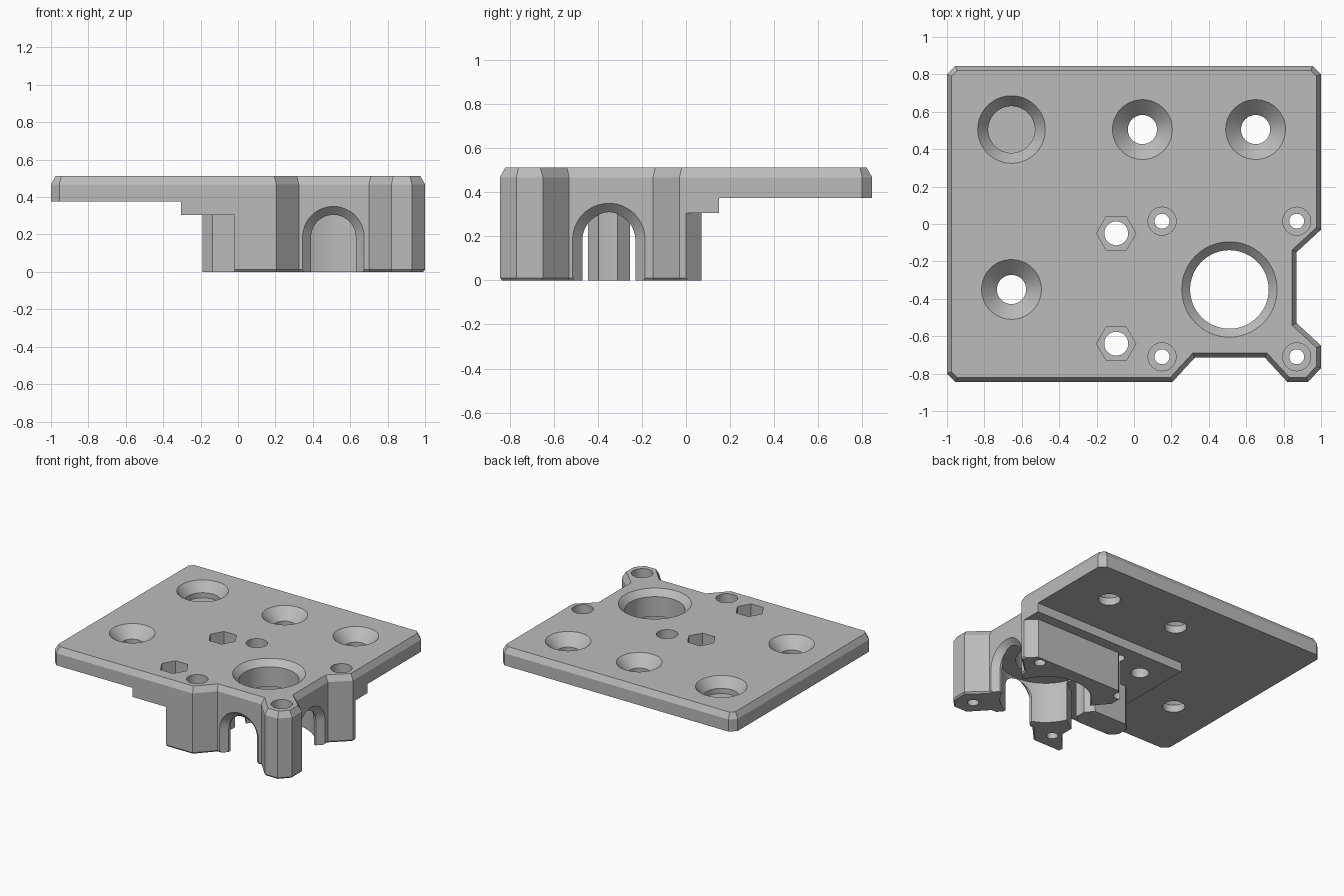
import bpy, bmesh, math
from mathutils import Vector

if "Cube" in bpy.data.objects:
    bpy.data.objects.remove(bpy.data.objects["Cube"], do_unlink=True)

grey = bpy.data.materials.new("plain_grey")
grey.use_nodes = True
colour = (0.5, 0.5, 0.5, 1)
grey.diffuse_color = colour
grey.node_tree.nodes["Principled BSDF"].inputs["Base Color"].default_value = colour


def loft(name, rings):
    """Closed solid through rings of equal point count."""
    bm = bmesh.new()
    loops = [[bm.verts.new(p) for p in ring] for ring in rings]
    n = len(loops[0])
    for a, b in zip(loops, loops[1:]):
        for i in range(n):
            j = (i + 1) % n
            bm.faces.new((a[i], a[j], b[j], b[i]))
    bm.faces.new(loops[0][::-1])
    bm.faces.new(loops[-1])
    bmesh.ops.recalc_face_normals(bm, faces=bm.faces)
    mesh = bpy.data.meshes.new(name)
    bm.to_mesh(mesh)
    bm.free()
    mesh.materials.append(grey)
    ob = bpy.data.objects.new(name, mesh)
    bpy.context.collection.objects.link(ob)
    return ob


def inset(points, d):
    """Mitred inward offset of a counter-clockwise outline."""
    result = []
    for i, p in enumerate(points):
        p, a, b = Vector(p), Vector(points[i - 1]), Vector(points[(i + 1) % len(points)])
        u, v = (p - a).normalized(), (b - p).normalized()
        n1, n2 = Vector((-u.y, u.x)), Vector((-v.y, v.x))
        result.append(p + (n1 + n2) * d / (1 + n1.dot(n2)))
    return result


def level(points, z):
    return [(p[0], p[1], z) for p in points]


def prism(name, points, z0, z1):
    return loft(name, [level(points, z0), level(points, z1)])


def hole(name, x, y, profile, sides=48):
    """Turned cutter from (radius, height) pairs."""
    ring = [(math.cos(t), math.sin(t)) for t in (math.tau * i / sides for i in range(sides))]
    return loft(name, [[(x + r * c, y + r * s, z) for c, s in ring] for r, z in profile])


def arch(name, place, depths):
    """Round-topped cutter; place maps (across, depth, z) to a point."""
    rings = []
    for r, depth in depths:
        pts = [(-r, -0.1)]
        pts += [(-r * math.cos(math.pi * i / 24), 0.185 + r * math.sin(math.pi * i / 24)) for i in range(25)]
        pts.append((r, -0.1))
        rings.append([place(a, depth, z) for a, z in pts])
    return loft(name, rings)


# Plate and mount body with bevelled top edge
outline = [(-1, -.80), (-.955, -.845), (.205, -.845), (.325, -.715), (.70, -.715),
           (.82, -.845), (.93, -.845), (1, -.77), (1, -.65), (.87, -.53), (.87, -.15),
           (1, -.03), (1, .80), (.955, .845), (-.955, .845), (-1, .80)]
body = loft("mounting_plate", [level(inset(outline, .01), 0), level(outline, .012),
                               level(outline, .468), level(inset(outline, .025), .513)])

# Everything under the thin plate and stepped pad
cutters = [
    prism("left_underside_cut", [(-2, -2), (-.305, -2), (-.305, 2), (-2, 2)], -1, .375),
    prism("back_underside_cut", [(-2, .15), (2, .15), (2, 2), (-2, 2)], -1, .375),
    prism("leg_surround_cut", [
        (2, 2), (-2, 2), (-2, -2), (-.02, -2), (-.02, -.80), (.11, -.66), (.11, -.55),
        (.22, -.47), (.24, -.42), (.19, -.395), (.14, -.445), (-.135, -.445),
        (-.19, -.395), (-.19, -.305), (-.135, -.255), (.14, -.255), (.19, -.314),
        (.25, -.255), (.12, -.10), (.12, -.01), (.2, .07), (.93, .07), (1, 0),
        (1.2, -.2), (2, -.2)], -1, .305),
]

# Round cavity between the legs and its bevelled opening
cx, cy = .51, -.35
cutters.append(hole("cavity_cut", cx, cy, [(.32, -.1), (.32, .315), (.21, .315),
                                           (.21, .468), (.275, .533)], 64))

# Arched openings in the front and right walls
depths = [(.165, -.2), (.165, 0), (.12, .045), (.12, .25)]
cutters.append(arch("front_arch_cut", lambda a, d, z: (cx + a, -.715 + d, z), depths))
cutters.append(arch("right_arch_cut", lambda a, d, z: (.87 - d, cy + a, z), depths))

# Countersunk holes and the blind pocket
for x, y in [(.045, .505), (.65, .505), (-.655, -.35)]:
    cutters.append(hole("countersink_cut", x, y, [(.078, -.1), (.078, .431), (.18, .533)]))
cutters.append(hole("blind_pocket_cut", -.655, .505, [(.125, .40), (.125, .44), (.196, .533)]))

# Counterbored leg screw holes
for x in (.15, .87):
    for y in (.015, -.71):
        cutters.append(hole("screw_cut", x, y, [(.04, -.1), (.04, .37), (.075, .37), (.075, .6)], 32))

# Hexagonal nut pockets
for y in (-.05, -.64):
    cutters.append(hole("nut_cut", -.095, y, [(.105, .41), (.105, .6)], 6))
    cutters.append(hole("nut_bolt_cut", -.095, y, [(.064, -.1), (.064, .45)], 32))

bpy.context.view_layer.objects.active = body
for cutter in cutters:
    mod = body.modifiers.new(cutter.name, "BOOLEAN")
    mod.operation = "DIFFERENCE"
    mod.solver = "EXACT"
    mod.object = cutter
    bpy.ops.object.modifier_apply(modifier=mod.name)
for cutter in cutters:
    bpy.data.objects.remove(cutter, do_unlink=True)

bpy.ops.object.select_all(action="DESELECT")
body.select_set(True)
bpy.ops.object.shade_smooth_by_angle(angle=math.radians(25))
